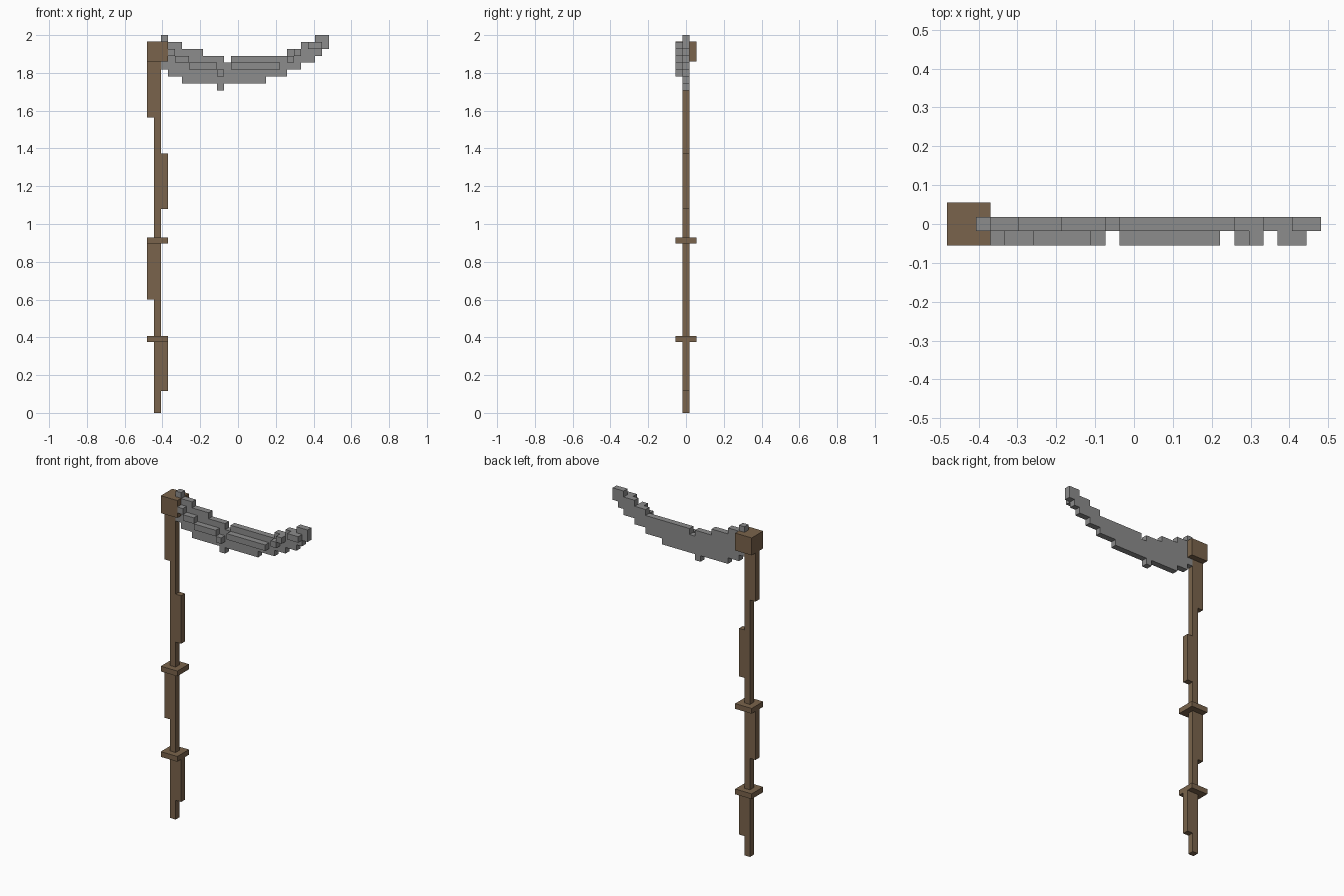
import bpy, bmesh

if "Cube" in bpy.data.objects:
    bpy.data.objects.remove(bpy.data.objects["Cube"])

U = 0.037      # width of one block unit
RZ = 0.0365    # height of one blade row, counted down from the tip


def material(name, rgb):
    m = bpy.data.materials.new(name)
    m.diffuse_color = (*rgb, 1.0)
    m.use_nodes = True
    m.node_tree.nodes["Principled BSDF"].inputs["Base Color"].default_value = m.diffuse_color
    return m


wood = material("brown wood", (0.195, 0.127, 0.072))
steel = material("grey steel", (0.262, 0.262, 0.262))


def prism(name, outline, y0, y1, mat):
    """Extrude an x/z outline from y0 to y1."""
    bm = bmesh.new()
    face = bm.faces.new([bm.verts.new((x, y0, z)) for x, z in outline])
    out = bmesh.ops.extrude_face_region(bm, geom=[face])
    for v in out["geom"]:
        if isinstance(v, bmesh.types.BMVert):
            v.co.y = y1
    bmesh.ops.recalc_face_normals(bm, faces=bm.faces)
    me = bpy.data.meshes.new(name)
    bm.to_mesh(me)
    bm.free()
    me.materials.append(mat)
    ob = bpy.data.objects.new(name, me)
    bpy.context.collection.objects.link(ob)
    return ob


def box(name, x0, x1, y0, y1, z0, z1, mat):
    return prism(name, [(x0, z0), (x1, z0), (x1, z1), (x0, z1)], y0, y1, mat)


H = U / 2
L, R = -13 * U, -10 * U          # outer limits of the handle
SL, SR = -12 * U, -11 * U        # thin shaft

# Handle: thin shaft, head block and two binding rings
box("shaft", SL, SR, -H, H, 0, 1.86, wood)
box("head_block", L, R, -3 * H, 3 * H, 1.86, 1.966, wood)
for i, z in enumerate((0.376, 0.896)):
    box(f"binding_ring_{i + 1}", L, R, -3 * H, 3 * H, z, z + 0.032, wood)

# Bulges alternating on either side of the shaft
for i, (z0, z1) in enumerate(((0.117, 0.376), (0.6, 0.896), (1.08, 1.372), (1.564, 1.86))):
    x0, x1 = (SR, R) if i % 2 == 0 else (L, SL)
    box(f"shaft_bulge_{i + 1}", x0, x1, -H, H, z0, z1, wood)

# Blade: stepped upper and lower edges as (start column, row)
END = 13
top = [(-11, 0), (-10, 1), (-8, 2), (-5, 3), (-2, 4), (-1, 3), (7, 2), (9, 1), (11, 0)]
bottom = [(-11, 5), (-10, 6), (-8, 7), (-3, 8), (-2, 7), (4, 6), (7, 5), (9, 4), (11, 3), (12, 2)]


def steps(edge):
    pts = []
    for (c, r), nxt in zip(edge, [e[0] for e in edge[1:]] + [END]):
        pts += [(c * U, 2 - r * RZ), (nxt * U, 2 - r * RZ)]
    return pts


prism("blade", steps(top) + steps(bottom)[::-1], -H, H, steel)

# Raised ridge along the front of the blade: start, end, row
ridge = [(-10, -9, 2), (-9, -7, 3), (-7, -3, 4), (-3, -2, 5),
         (-1, 6, 4), (7, 8, 3), (8, 9, 2), (10, 12, 1)]
for i, (a, b, r) in enumerate(ridge):
    box(f"blade_ridge_{i + 1}", a * U, b * U, -3 * H, -H,
        2 - (r + 1) * RZ, 2 - r * RZ, steel)
